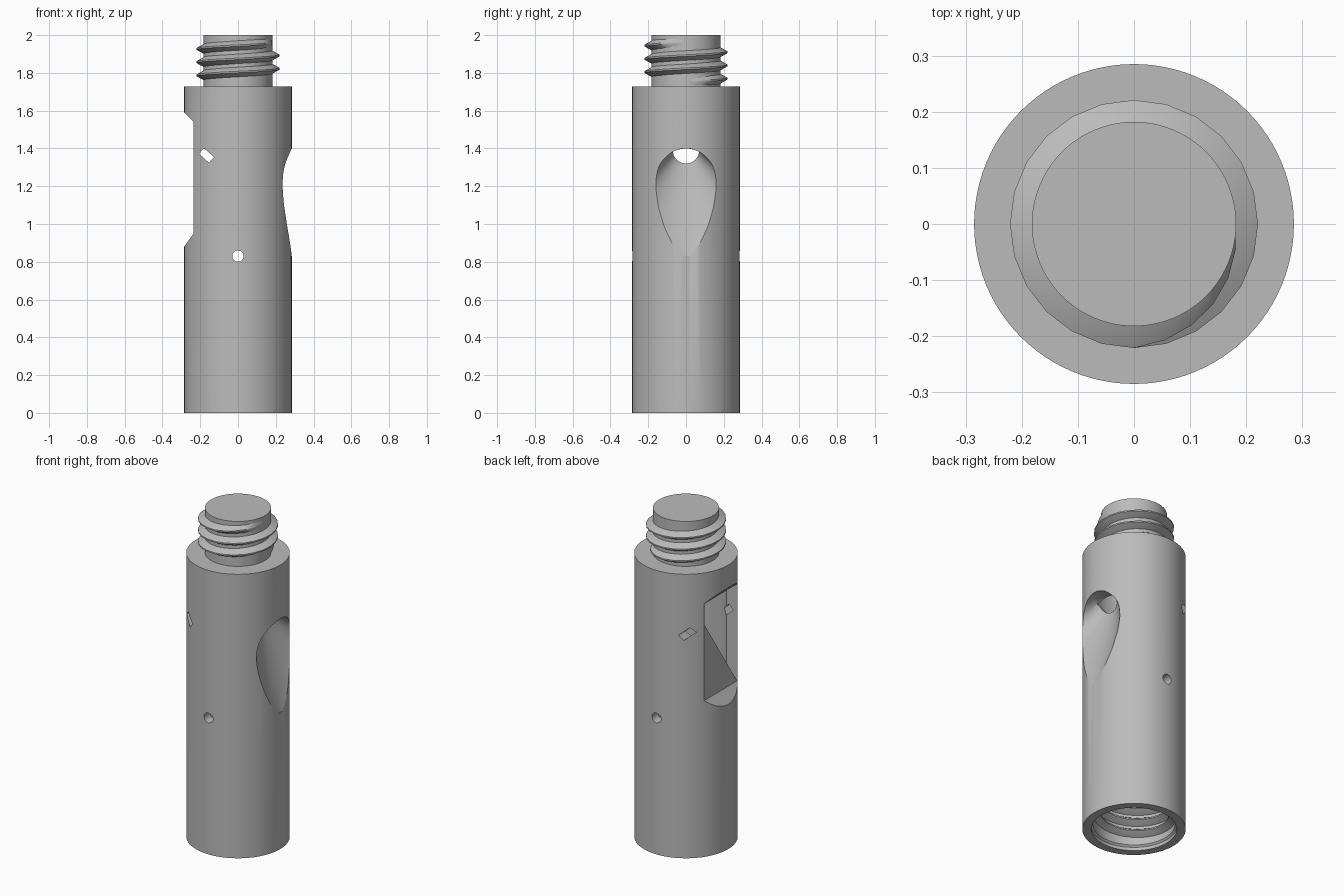
import bpy, bmesh, math
from mathutils import Matrix

if "Cube" in bpy.data.objects:
    bpy.data.objects.remove(bpy.data.objects["Cube"])

grey = bpy.data.materials.new("grey")
grey.diffuse_color = (0.5, 0.5, 0.5, 1)
grey.use_nodes = True
grey.node_tree.nodes["Principled BSDF"].inputs["Base Color"].default_value = grey.diffuse_color
R, BORE = 0.285, 0.226


def make(name, bm):
    bmesh.ops.recalc_face_normals(bm, faces=bm.faces)
    me = bpy.data.meshes.new(name)
    bm.to_mesh(me)
    bm.free()
    ob = bpy.data.objects.new(name, me)
    bpy.context.collection.objects.link(ob)
    me.materials.append(grey)
    return ob


def loft(name, rings):
    """Closed skin through equally long rings of points."""
    bm = bmesh.new()
    rows = [[bm.verts.new(p) for p in ring] for ring in rings]
    n = len(rows[0])
    for a, b in zip(rows, rows[1:]):
        for i in range(n):
            bm.faces.new((a[i], a[(i + 1) % n], b[(i + 1) % n], b[i]))
    bm.faces.new(rows[0][::-1])
    bm.faces.new(rows[-1])
    return make(name, bm)


def circle(cx, r, z, n=96):
    return [(cx + r * math.cos(2 * math.pi * i / n),
             r * math.sin(2 * math.pi * i / n), z) for i in range(n)]


def lathe(name, profile, n=96):
    return loft(name, [circle(0, r, z, n) for r, z in profile])


def boolean(ob, tool, op='DIFFERENCE'):
    mod = ob.modifiers.new("cut", 'BOOLEAN')
    mod.operation, mod.object, mod.solver = op, tool, 'EXACT'
    dg = bpy.context.evaluated_depsgraph_get()
    me = bpy.data.meshes.new_from_object(ob.evaluated_get(dg))
    ob.modifiers.clear()
    ob.data = me
    bpy.data.objects.remove(tool)


def scoop(name, pad):
    """Teardrop dent: rows of height, half width at the skin, floor x."""
    rows = [(.83, .02, .282), (.90, .075, .267), (1.0, .12, .24), (1.1, .148, .213),
            (1.2, .16, .187), (1.3, .145, .163), (1.35, .11, .155),
            (1.385, .065, .16), (1.40, .02, .20)]
    rings = []
    for k, (z, w, f) in enumerate(rows):
        s = math.sqrt(R * R - w * w) - f
        r = (w * w + s * s) / (2 * s)
        dz = -pad if k == 0 else pad if k == len(rows) - 1 else 0
        rings.append(circle(f + r, r + pad, z + dz, 64))
    return loft(name, rings)


def thread(name, root, crest, z0, turns, pitch=0.07, n=24):
    """Helical V rib that fades out over a quarter turn at each end."""
    rings = []
    total = int(turns * n)
    for i in range(total + 1):
        a = 2 * math.pi * i / n
        fade = max(0.04, min(1, i / (n / 4), (total - i) / (n / 4)))
        tip = root + (crest - root) * fade
        sink = root - math.copysign(0.008, crest - root)
        z = z0 + pitch * i / n
        sec = [(sink, -.03), (root, -.027), (tip, -.004),
               (tip, .004), (root, .027), (sink, .03)]
        rings.append([(r * math.cos(a), r * math.sin(a), z + h) for r, h in sec])
    return loft(name, rings)


def prism(name, pts, axis, lo, hi):
    """Outline in (x, z) run along y, or in (y, z) run along x."""
    put = (lambda p, t: (p[0], t, p[1])) if axis == 'y' else (lambda p, t: (t, p[0], p[1]))
    return loft(name, [[put(p, t) for p in pts] for t in (lo, hi)])


# Body tube with neck
body = lathe("body", [(R, 0), (R, 1.727), (0.182, 1.727), (0.182, 2.0)])

# Hollow inside, leaving a thin shell behind the scoop
bore = lathe("bore", [(0.236, -0.1), (0.236, 0.02), (BORE, 0.03), (BORE, 1.62)])
boolean(bore, scoop("scoop_shell", 0.012))
boolean(body, bore)
boolean(body, scoop("scoop_cut", 0))

# Round opening at the head of the scoop
bm = bmesh.new()
bmesh.ops.create_cone(bm, cap_ends=True, segments=32, radius1=.07, radius2=.07, depth=.16,
                      matrix=Matrix.Translation((.12, 0, 1.39)) @ Matrix.Rotation(math.pi / 2, 4, 'Y'))
boolean(body, make("scoop_opening", bm))

# Side flat with sloped ends, and the slanted window in it
boolean(body, prism("flat_cut", [(-.235, .95), (-.235, 1.54), (-.4, 1.705), (-.4, .72)],
                    'y', -.4, .4))
boolean(body, prism("window_cut", [(-.158, .945), (.158, 1.41), (.158, 1.538), (-.158, 1.538)],
                    'x', -.3, -.155))

# Slanted slot through both walls
bm = bmesh.new()
bmesh.ops.create_cube(bm, size=1, matrix=Matrix.Translation((-.167, 0, 1.363))
                      @ Matrix.Rotation(math.radians(42), 4, 'Y')
                      @ Matrix.Diagonal((.071, .8, .04, 1)))
boolean(body, make("slot_cut", bm))

# Pin hole through both walls
bm = bmesh.new()
bmesh.ops.create_cone(bm, cap_ends=True, segments=24, radius1=.03, radius2=.03, depth=.8,
                      matrix=Matrix.Translation((0, 0, .83)) @ Matrix.Rotation(math.pi / 2, 4, 'X'))
boolean(body, make("pin_cut", bm))

# Outer thread on the neck and inner thread in the base
parts = [body,
         thread("neck_thread", 0.18, 0.221, 1.752, 3),
         thread("base_thread", BORE, 0.19, 0.06, 3, n=48)]

# Smooth shading with sharp edges kept
for ob in parts:
    bpy.ops.object.select_all(action='DESELECT')
    ob.select_set(True)
    bpy.context.view_layer.objects.active = ob
    bpy.ops.object.shade_smooth_by_angle(angle=math.radians(30))
